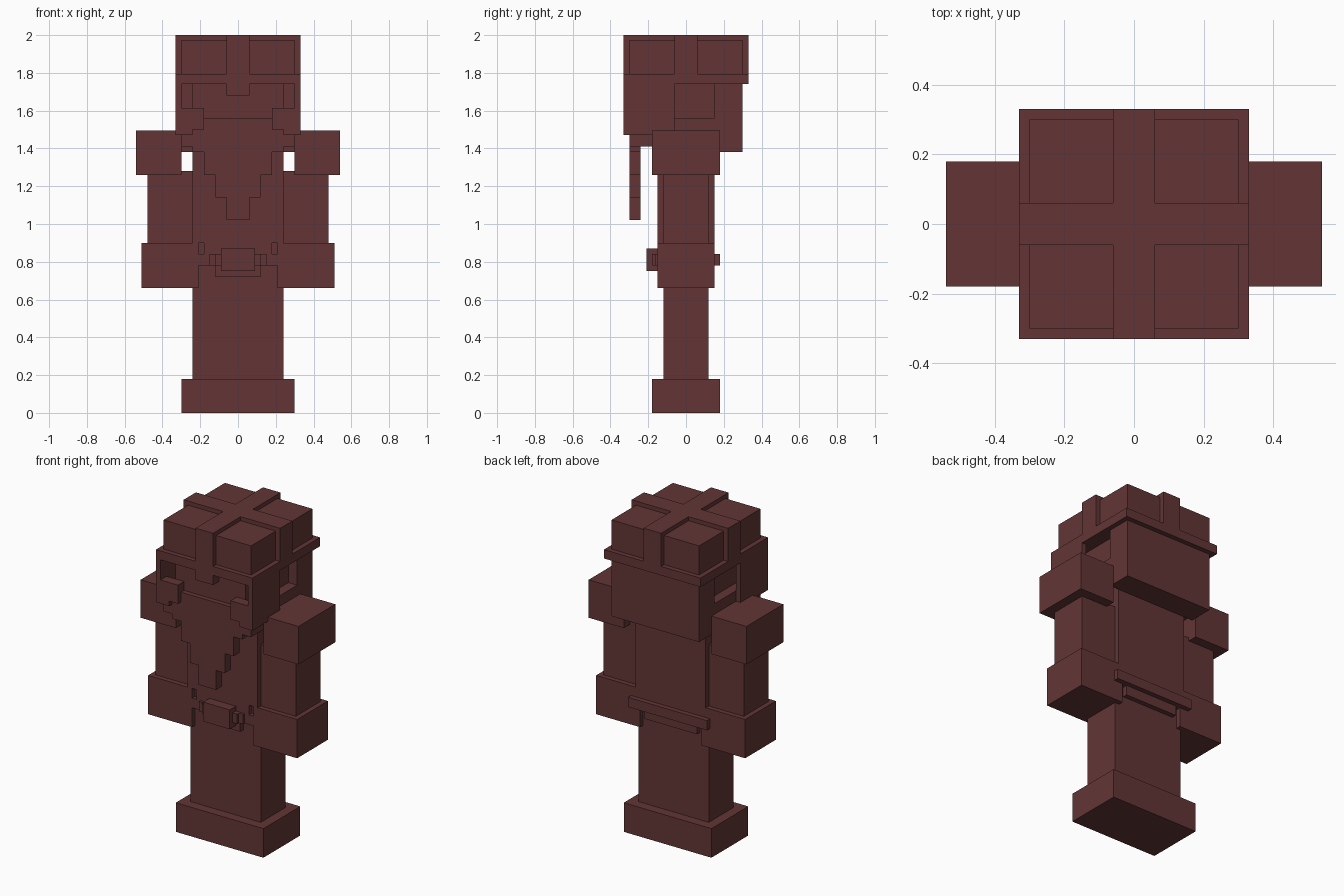
import bpy

cube = bpy.data.objects.get("Cube")
if cube:
    bpy.data.objects.remove(cube, do_unlink=True)

mat = bpy.data.materials.new("dark red brown")
mat.use_nodes = True
COLOR = (0.125, 0.036, 0.036, 1)
mat.diffuse_color = COLOR
mat.node_tree.nodes["Principled BSDF"].inputs["Base Color"].default_value = COLOR


def box(name, x, y, z):
    """Block spanning the (low, high) ranges; a single number means +/- that number."""
    spans = [s if isinstance(s, tuple) else (-s, s) for s in (x, y, z)]
    bpy.ops.mesh.primitive_cube_add(size=1)
    ob = bpy.context.object
    ob.name = ob.data.name = name
    for v in ob.data.vertices:
        for i, (lo, hi) in enumerate(spans):
            v.co[i] = hi if v.co[i] > 0 else lo
    ob.data.materials.append(mat)
    return ob


def pair(name, x, y, z):
    """Mirrored blocks, left on +x and right on -x."""
    box("left_" + name, x, y, z)
    box("right_" + name, (-x[1], -x[0]), y, z)


# Boots, legs and torso
box("boots", 0.30, 0.18, (0, 0.18))
box("legs", 0.24, 0.12, (0.18, 0.90))
box("torso", 0.24, 0.15, (0.90, 1.47))
box("waist", 0.18, 0.15, (0.78, 0.90))
box("waist_lower", 0.21, 0.15, (0.78, 0.84))
box("waist_back", 0.21, (0.10, 0.15), (0.78, 0.90))
box("tunic_flap_front", 0.12, (-0.15, 0), (0.72, 0.78))
box("tunic_flap_back", 0.18, (0, 0.15), (0.72, 0.78))

# Belt
box("belt_back", 0.27, (0.12, 0.18), (0.78, 0.84))
box("belt_front", 0.15, (-0.165, -0.12), (0.78, 0.84))
box("belt_loop", 0.12, (-0.18, -0.12), (0.78, 0.84))
box("buckle", 0.09, (-0.21, -0.12), (0.75, 0.87))

# Arms
pair("arm", (0.24, 0.48), 0.12, (0.88, 1.28))
pair("hand", (0.21, 0.51), 0.15, (0.66, 0.90))
pair("shoulder_guard", (0.30, 0.54), 0.18, (1.26, 1.495))

# Head and hair
box("head", 0.24, (-0.27, 0.27), (1.41, 1.80))
box("jaw", 0.30, 0.30, (1.41, 1.56))
box("hair", 0.30, (0.15, 0.30), (1.38, 1.76))

# Beard made of narrowing steps
for i in range(4):
    bottom = 1.38 - 0.12 * i
    box(f"beard_step_{i + 1}", 0.24 - 0.06 * i, (-0.30, -0.24),
        (bottom, bottom + (0.18 if i == 0 else 0.12)))

# Helmet
box("helmet_rim", 0.33, 0.33, (1.74, 1.795))
box("helmet_dome", 0.30, 0.30, (1.78, 1.975))
box("helmet_band_lengthwise", 0.06, 0.33, (1.76, 2.0))
box("helmet_band_crosswise", 0.33, 0.06, (1.76, 2.0))
box("nose_guard", 0.06, (-0.33, -0.27), (1.68, 1.76))
pair("helmet_side", (0.30, 0.33), (-0.33, -0.06), (1.47, 1.76))
pair("cheek_guard", (0.18, 0.31), (-0.33, -0.27), (1.50, 1.615))
pair("cheek_guard_tip", (0.24, 0.31), (-0.33, -0.27), (1.47, 1.52))
